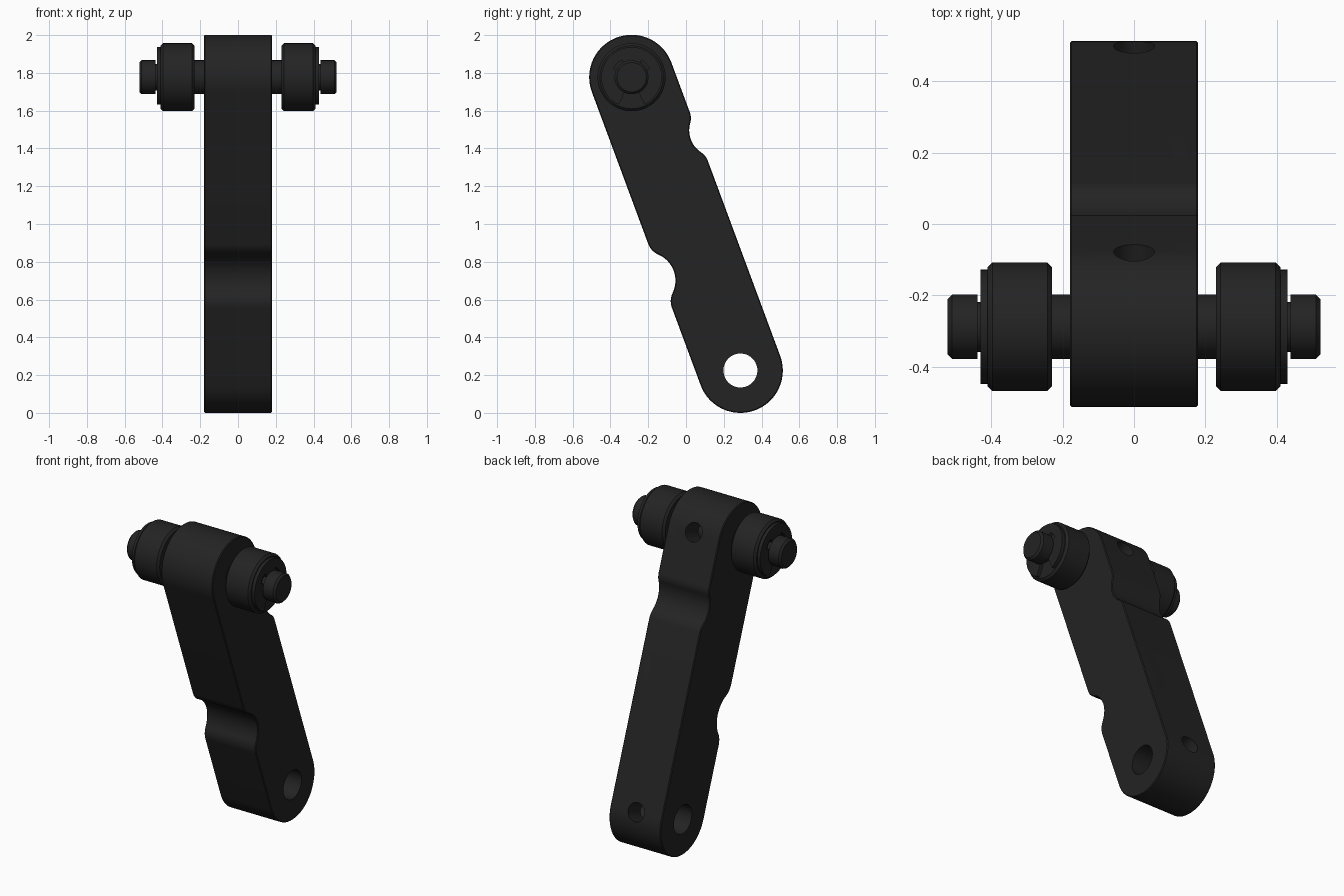
import bpy, bmesh
from math import sin, cos, pi, atan2, sqrt, radians
from mathutils import Vector, Matrix

if "Cube" in bpy.data.objects:
    bpy.data.objects.remove(bpy.data.objects["Cube"])

TOP = Vector((0, -0.288, 1.777))     # pin centre
LOW = Vector((0, 0.288, 0.2245))     # lower bore centre
MID = (TOP + LOW) / 2
AXIS = (TOP - LOW).normalized()
SIDE = Vector((0, AXIS.z, -AXIS.y))  # towards the back face
L, RAD, HALF = (TOP - LOW).length / 2, 0.2245, 0.18

dark = bpy.data.materials.new("dark_metal")
dark.diffuse_color = (0.017, 0.017, 0.017, 1)
dark.use_nodes = True
dark.node_tree.nodes["Principled BSDF"].inputs["Base Color"].default_value = dark.diffuse_color


def finish(name, bm):
    bmesh.ops.recalc_face_normals(bm, faces=bm.faces)
    me = bpy.data.meshes.new(name)
    bm.to_mesh(me)
    bm.free()
    ob = bpy.data.objects.new(name, me)
    bpy.context.collection.objects.link(ob)
    me.materials.append(dark)
    return ob


def activate(ob):
    bpy.ops.object.select_all(action='DESELECT')
    ob.select_set(True)
    bpy.context.view_layer.objects.active = ob


def smooth(ob):
    activate(ob)
    bpy.ops.object.shade_smooth_by_angle(angle=radians(30))


def arc(cx, cy, r, a0, a1, n):
    return [(cx + r * cos(a0 + (a1 - a0) * i / n),
             cy + r * sin(a0 + (a1 - a0) * i / n)) for i in range(n + 1)]


def plate(name, pts, thick):
    """Extrude a closed outline of 3D points along x."""
    bm = bmesh.new()
    f = bm.faces.new([bm.verts.new(p) for p in pts])
    ext = bmesh.ops.extrude_face_region(bm, geom=[f])
    bmesh.ops.translate(bm, vec=(thick, 0, 0),
                        verts=[v for v in ext['geom'] if isinstance(v, bmesh.types.BMVert)])
    return finish(name, bm)


def lathe(name, profile, closed=False, n=64):
    """Turn an (x, radius) profile about the pin axis."""
    bm = bmesh.new()
    rings = [[bm.verts.new(TOP + Vector((x, r * cos(2 * pi * i / n), r * sin(2 * pi * i / n))))
              for i in range(n)] for x, r in profile]
    pairs = list(zip(rings, rings[1:]))
    if closed:
        pairs.append((rings[-1], rings[0]))
    else:
        bm.faces.new(rings[0])
        bm.faces.new(rings[-1])
    for a, b in pairs:
        for i in range(n):
            j = (i + 1) % n
            bm.faces.new((a[i], a[j], b[j], b[i]))
    ob = finish(name, bm)
    smooth(ob)


def notch(u0, depth, big, fil):
    """Rounded hollow in the straight edge, blended with fillets."""
    h = big + fil - depth
    w = sqrt((big + fil) ** 2 - h * h)
    a = atan2(w, h)
    return (arc(RAD - fil, u0 - w, fil, 0, a, 8)
            + arc(RAD - depth + big, u0, big, pi + a, pi - a, 16)[1:-1]
            + arc(RAD - fil, u0 + w, fil, -a, 0, 8))


# Arm: slot outline with a hollow on each long edge
outline = []
for s, hollow in ((1, notch(0.41, 0.045, 0.14, 0.09)), (-1, notch(0.21, 0.077, 0.15, 0.10))):
    half = hollow + arc(0, L, RAD, 0, pi, 40)
    outline += [(s * v, s * u) for v, u in half]
arm = plate("arm", [MID + SIDE * v + AXIS * u + Vector((-HALF, 0, 0)) for v, u in outline], 2 * HALF)
bev = arm.modifiers.new("edge", 'BEVEL')
bev.width, bev.segments, bev.limit_method, bev.angle_limit = 0.005, 1, 'ANGLE', radians(60)


# Lower bore and the two screw holes in the back face
def cutter(centre, direction, r, depth):
    bm = bmesh.new()
    m = Matrix.Translation(centre) @ direction.to_track_quat('Z', 'Y').to_matrix().to_4x4()
    bmesh.ops.create_cone(bm, cap_ends=True, segments=48, radius1=r, radius2=r, depth=depth, matrix=m)
    return finish("hole_cutter", bm)


cutters = [cutter(LOW, Vector((1, 0, 0)), 0.09, 1)]
cutters += [cutter(c + SIDE * 0.2, SIDE, 0.057, 0.4) for c in (LOW, TOP)]
for c in cutters:
    mod = arm.modifiers.new("hole", 'BOOLEAN')
    mod.operation, mod.solver, mod.object = 'DIFFERENCE', 'EXACT', c
activate(arm)
for mod in list(arm.modifiers):
    bpy.ops.object.modifier_apply(modifier=mod.name)
for c in cutters:
    bpy.data.objects.remove(c)
smooth(arm)

# Pin with a clip groove near each end
end = [(0.41, 0.09), (0.41, 0.07), (0.438, 0.07), (0.438, 0.09), (0.51, 0.09), (0.522, 0.078)]
lathe("pin", [(-x, r) for x, r in reversed(end)] + end)

# Retaining clip outline: open at the bottom, relieved either side of the top tab
outer = arc(0, 0, 0.16, radians(-65), radians(245), 60)
inner = []
for r, a0, a1 in ((0.07, 245, 155), (0.105, 155, 120), (0.07, 120, 60), (0.105, 60, 25), (0.07, 25, -65)):
    inner += arc(0, 0, r, radians(a0), radians(a1), 12)

# Rollers and clips on both sides
for s, label in ((1, "right"), (-1, "left")):
    c = 0.013
    ring = [(0.23, 0.09), (0.23, 0.18 - c), (0.23 + c, 0.18), (0.41 - c, 0.18), (0.41, 0.18 - c), (0.41, 0.09)]
    lathe("roller_" + label, [(s * x, r) for x, r in ring], closed=True)
    clip = plate("clip_" + label, [TOP + Vector((s * 0.41, y, z)) for y, z in outer + inner], s * 0.02)
    smooth(clip)
